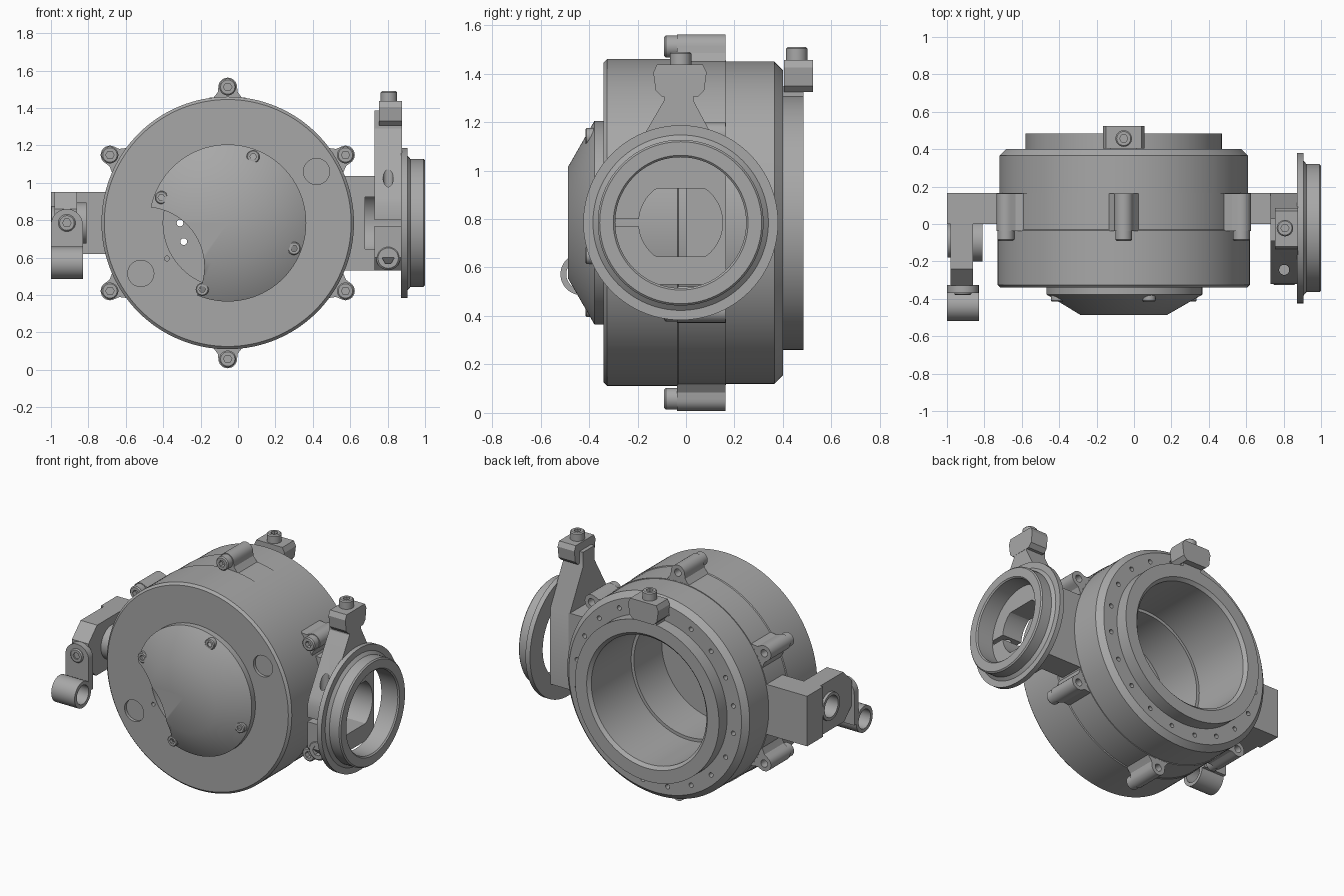
import bpy, bmesh
from math import pi, sin, cos, radians
from mathutils import Vector

cube = bpy.data.objects.get("Cube")
if cube:
    bpy.data.objects.remove(cube, do_unlink=True)

metal = bpy.data.materials.new("cast_grey_metal")
metal.use_nodes = True
GREY = (0.39, 0.39, 0.39, 1)
metal.diffuse_color = GREY
bsdf = next(n for n in metal.node_tree.nodes if n.type == 'BSDF_PRINCIPLED')
bsdf.inputs["Base Color"].default_value = GREY
bsdf.inputs["Roughness"].default_value = 0.6

CX, CZ = -0.055, 0.785          # housing axis
AXES = {'x': Vector((1, 0, 0)), 'y': Vector((0, 1, 0)), 'z': Vector((0, 0, 1))}


def place(axis, a, b, h):
    """Point with in-plane coordinates a, b and height h along the axis."""
    return Vector({'x': (h, a, b), 'y': (a, h, b), 'z': (a, b, h)}[axis])


def shade(me):
    for p in me.polygons:
        p.use_smooth = True
    me.set_sharp_from_angle(angle=radians(30))


def finish(name, bm):
    bmesh.ops.remove_doubles(bm, verts=bm.verts, dist=1e-5)
    bmesh.ops.recalc_face_normals(bm, faces=bm.faces)
    me = bpy.data.meshes.new(name)
    bm.to_mesh(me)
    bm.free()
    me.materials.append(metal)
    shade(me)
    ob = bpy.data.objects.new(name, me)
    bpy.context.scene.collection.objects.link(ob)
    return ob


def lathe(name, axis, c, profile, n=96):
    """Revolve (radius, height) points; a profile off the axis is closed."""
    bm = bmesh.new()
    vs = [bm.verts.new(place(axis, c[0] + r, c[1], h)) for r, h in profile]
    es = [bm.edges.new(p) for p in zip(vs, vs[1:])]
    if profile[0][0] > 0:
        es.append(bm.edges.new((vs[-1], vs[0])))
    bmesh.ops.spin(bm, geom=vs + es, cent=place(axis, c[0], c[1], 0),
                   axis=AXES[axis], angle=2 * pi, steps=n)
    return finish(name, bm)


def cyl(name, axis, c, r, lo, hi, n=32):
    return lathe(name, axis, c, [(0, lo), (r, lo), (r, hi), (0, hi)], n)


def tube(name, axis, c, r, bore, lo, hi, n=48):
    return lathe(name, axis, c, [(bore, lo), (r, lo), (r, hi), (bore, hi)], n)


def prism(name, axis, pts, lo, hi):
    bm = bmesh.new()
    face = bm.faces.new([bm.verts.new(place(axis, a, b, lo)) for a, b in pts])
    out = bmesh.ops.extrude_face_region(bm, geom=[face])
    moved = [v for v in out['geom'] if isinstance(v, bmesh.types.BMVert)]
    bmesh.ops.translate(bm, verts=moved, vec=AXES[axis] * (hi - lo))
    return finish(name, bm)


def box(name, x0, x1, y0, y1, z0, z1):
    return prism(name, 'z', [(x0, y0), (x1, y0), (x1, y1), (x0, y1)], z0, z1)


def cut(ob, cutters):
    for c in cutters:
        m = ob.modifiers.new("cut", 'BOOLEAN')
        m.operation, m.solver, m.object = 'DIFFERENCE', 'EXACT', c
    dg = bpy.context.evaluated_depsgraph_get()
    me = bpy.data.meshes.new_from_object(ob.evaluated_get(dg))
    ob.modifiers.clear()
    ob.data = me
    shade(me)
    for c in cutters:
        bpy.data.objects.remove(c, do_unlink=True)


def arc(c, r, a0, a1, n):
    return [(c[0] + r * cos(radians(a0 + (a1 - a0) * i / n)),
             c[1] + r * sin(radians(a0 + (a1 - a0) * i / n))) for i in range(n + 1)]


def polar(r, deg):
    return CX + r * cos(radians(deg)), CZ + r * sin(radians(deg))


def bolt(name, axis, c, r, base, tip):
    """Cap screw with a hex socket sunk in its tip."""
    d = 1 if tip > base else -1
    head = lathe(name, axis, c, [(0, base), (r, base), (r, tip - d * r * .15),
                                 (r * .85, tip), (0, tip)], 32)
    sock = prism("socket", axis, arc(c, r * .5, 0, 300, 5), tip - d * r * .7, tip + d * .02)
    cut(head, [sock])


# Main housing: stepped drum with a front recess and a rear bore
housing = lathe("housing", 'y', (CX, CZ), [
    (0, -.27), (.345, -.27), (.345, -.34), (.66, -.34), (.675, -.325),
    (.675, -.035), (.67, -.03), (.67, .165), (.665, .165), (.665, .365),
    (.63, .4), (.525, .4), (.525, .485), (.44, .485), (.42, .465),
    (.42, .05), (.4, .05), (.4, -.24), (0, -.24)], 128)
cutters = [cyl("pocket", 'y', c, .07, -.4, -.32) for c in ((.42, 1.06), (-.52, .515))]
cutters += [cyl("pin_hole", 'y', (-.38, .595), .013, -.4, -.3, 16)]
cutters += [cyl("floor_hole", 'y', c, .018, -.3, -.2, 16) for c in ((-.31, .785), (-.29, .685))]
cutters += [cyl("rim_hole", 'y', polar(.577, 9 + 18 * i), .015, .36, .45, 16) for i in range(20)]
cut(housing, cutters)

# Hollow conical nose with a scalloped opening
nose = lathe("nose_cone", 'y', (CX, CZ), [
    (0, -.487), (.23, -.487), (.42, -.378), (.42, -.338), (.36, -.338),
    (.36, -.375), (.22, -.457), (0, -.457)])
cut(nose, [cyl("scallop", 'y', (-.5, .55), .32, -.6, -.3, 96)])
for i in range(4):
    bolt("nose_bolt", 'y', polar(.38, 69 + 90 * i), .035, -.35, -.415)

# Six lugs round the housing, each with a cap screw
half = [(.64, -.1), (.68, -.068), (.7, -.053)]
outline = half + arc((.727, 0), .05, -90, 90, 12) + [(r, -t) for r, t in reversed(half)]
for i in range(6):
    a = radians(30 + 60 * i)
    pts = [(CX + r * cos(a) - t * sin(a), CZ + r * sin(a) + t * cos(a)) for r, t in outline]
    lug = prism("lug", 'y', pts, -.038, .164)
    c = polar(.727, 30 + 60 * i)
    cut(lug, [cyl("lug_hole", 'y', c, .024, .1, .2, 20)])
    bolt("lug_bolt", 'y', c, .045, -.03, -.09)


# Clamp blocks with a screw on top
def clamp(name, axis, mid, z, lo, hi, screw):
    side = [(.075, 0), (.1, .025), (.11, .1), (.095, .132)]
    pts = [(mid + a, z + b) for a, b in side] + [(mid - a, z + b) for a, b in reversed(side)]
    prism(name, axis, pts, lo, hi)
    bolt(name + "_bolt", 'z', screw, .044, z + .12, z + .185)


clamp("rear_clamp", 'y', CX, 1.325, .405, .525, (CX, .457))
box("rear_clamp_neck", CX - .07, CX + .07, .395, .484, 1.27, 1.35)
clamp("ring_clamp", 'x', -.025, 1.305, .755, .877, (.807, -.022))

# Ring support on the left: mount block and split plate with a flat-sided opening
HUB = (-.022, CZ)


def opening():
    pts = [(a, max(CZ - .14, min(CZ + .14, b))) for a, b in arc(HUB, .173, 0, 355, 71)]
    return prism("opening", 'x', pts, .68, .95)


mount = box("ring_mount", .5, .74, 0, .166, .53, 1.035)
cut(mount, [opening()])
plate = prism("ring_plate", 'x', [
    (.166, .53), (.166, 1.035), (.03, 1.29), (.03, 1.385), (-.09, 1.385),
    (-.09, 1.29), (-.3, .93), (-.32, .88), (-.32, .6), (-.26, .53)], .73, .876)
cut(plate, [opening(), box("slot", .6, .95, -.5, -.15, .77, .8),
            cyl("screw_hole", 'z', (.803, -.245), .027, .7, 1.3)])
bolt("plate_screw", 'y', (.803, .597), .064, -.28, -.325)

# Flanged ring
lathe("flanged_ring", 'x', HUB, [
    (.27, .872), (.402, .872), (.402, .905), (.362, .905), (.342, .922),
    (.342, .992), (.334, 1), (.278, 1), (.27, .992)], 128)

# Arm on the right: mount block, bent arm, bored boss
box("arm_mount", -1, -.6, 0, .166, .62, .95)
ARM_HUB = (-.09, CZ)
arm = prism("arm", 'x', [(.1, .62), (.1, .95), (-.24, .95), (-.33, .86),
                         (-.33, .7), (-.25, .62)], -.98, -.86)
cut(arm, [cyl("arm_bore", 'x', ARM_HUB, .07, -1.1, -.7, 48)])
tube("arm_inner_boss", 'x', ARM_HUB, .11, .07, -.865, -.81)
tube("arm_outer_boss", 'x', ARM_HUB, .09, .07, -.998, -.97)

# Small tube holder on the end of the arm
prism("holder_plate", 'y', [(-1, .57), (-.83, .57)] + arc((-.915, .775), .085, 0, 180, 20),
      -.37, -.325)
tube("holder_tube", 'x', (-.432, .572), .086, .062, -1, -.83)
bolt("holder_bolt", 'y', (-.915, .785), .046, -.34, -.38)
